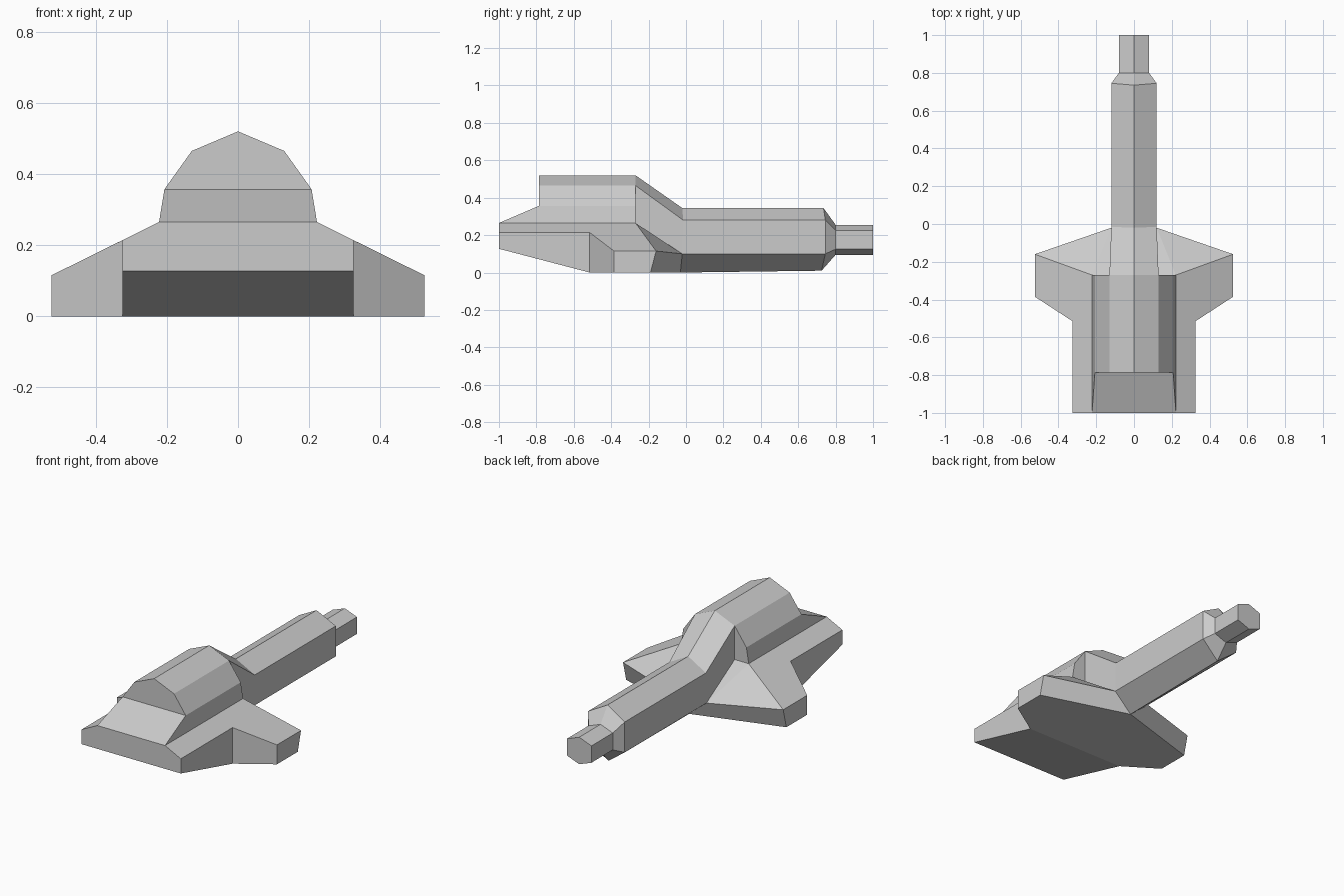
import bpy, bmesh, math

if "Cube" in bpy.data.objects:
    bpy.data.objects.remove(bpy.data.objects["Cube"])


def mirrored_part(name, points, faces):
    """Build the +x half from named points, mirror it and merge the flat seams."""
    bm = bmesh.new()
    for side in (1, -1):
        vs = {k: bm.verts.new((side * x, y, z)) for k, (x, y, z) in points.items()}
        for f in faces:
            keys = f.split()
            bm.faces.new([vs[k] for k in (keys if side == 1 else keys[::-1])])
    bmesh.ops.remove_doubles(bm, verts=bm.verts[:], dist=1e-4)
    bmesh.ops.dissolve_limit(bm, angle_limit=math.radians(0.7),
                             verts=bm.verts[:], edges=bm.edges[:])
    finish(name, bm)


def finish(name, bm):
    loose = [v for v in bm.verts if not v.link_faces]
    bmesh.ops.delete(bm, geom=loose, context='VERTS')
    bmesh.ops.recalc_face_normals(bm, faces=bm.faces[:])
    me = bpy.data.meshes.new(name)
    bm.to_mesh(me)
    bm.free()
    ob = bpy.data.objects.new(name, me)
    bpy.context.collection.objects.link(ob)


def hex_tube(name, stations, cap_end=False):
    """Loft six-sided rings: half width, then (y, z) of top, upper, lower, bottom."""
    bm = bmesh.new()
    rings = []
    for w, top, up, low, bot in stations:
        ring = [(0, *top), (w, *up), (w, *low), (0, *bot), (-w, *low), (-w, *up)]
        rings.append([bm.verts.new(p) for p in ring])
    for r0, r1 in zip(rings, rings[1:]):
        for i in range(6):
            n = (i + 1) % 6
            bm.faces.new((r0[i], r0[n], r1[n], r1[i]))
    if cap_end:
        bm.faces.new(rings[-1])
    finish(name, bm)


# Points shared by the deck and the canopy
shared = {
    'nose_mid': (0, -1, .265), 'nose': (.222, -1, .265),
    'root': (.222, -.27, .265), 'heel': (.13, -.27, .265),
    'neck_low': (.12, -.02, .10),
}

# Sloped deck with side wings and flat underside
mirrored_part('wing_deck', {
    **shared,
    'lip': (.325, -1, .214), 'chin': (.325, -1, .127), 'chin_mid': (0, -1, .127),
    'in_top': (.325, -.515, .214), 'in_bot': (.325, -.515, 0), 'belly': (0, -.515, 0),
    'tipf_top': (.525, -.385, .115), 'tipf_bot': (.525, -.385, 0),
    'tipr_top': (.525, -.16, .115), 'tipr_bot': (.525, -.19, 0),
    'keel': (0, -.03, 0),
}, [
    'chin_mid chin lip nose nose_mid',
    'chin in_bot in_top lip',
    'nose lip in_top tipf_top tipr_top root',
    'in_bot tipf_bot tipf_top in_top',
    'tipf_bot tipr_bot tipr_top tipf_top',
    'tipr_bot keel neck_low tipr_top',
    'root tipr_top neck_low',
    'heel root neck_low',
    'chin_mid belly in_bot chin',
    'belly keel tipr_bot tipf_bot in_bot',
])

# Faceted canopy with its sloping front and rear neck
mirrored_part('canopy', {
    **shared,
    'sill_mid': (0, -.785, .357), 'sill': (.207, -.785, .357),
    'brow': (.13, -.785, .465), 'crown': (0, -.785, .52),
    'r_sill': (.207, -.27, .357), 'r_brow': (.13, -.27, .465), 'r_crown': (0, -.27, .52),
    'neck_side': (.12, -.015, .28), 'neck_top': (0, -.02, .345),
}, [
    'nose_mid nose sill sill_mid',
    'sill_mid sill brow crown',
    'nose root r_sill sill',
    'sill r_sill r_brow brow',
    'brow r_brow r_crown crown',
    'root heel r_brow r_sill',
    'heel neck_low neck_side r_brow',
    'r_brow neck_side neck_top r_crown',
])

# Long six-sided boom, tapering into the narrower end piece
joint = (.08, (.8, .255), (.8, .225), (.8, .125), (.8, .095))
hex_tube('boom', [
    (.12, (-.02, .345), (-.015, .28), (-.02, .10), (-.03, 0)),
    (.12, (.735, .345), (.745, .28), (.745, .10), (.725, .01)),
    joint,
])
hex_tube('boom_tip', [
    joint,
    (.08, (1, .255), (1, .225), (1, .125), (1, .095)),
], cap_end=True)
